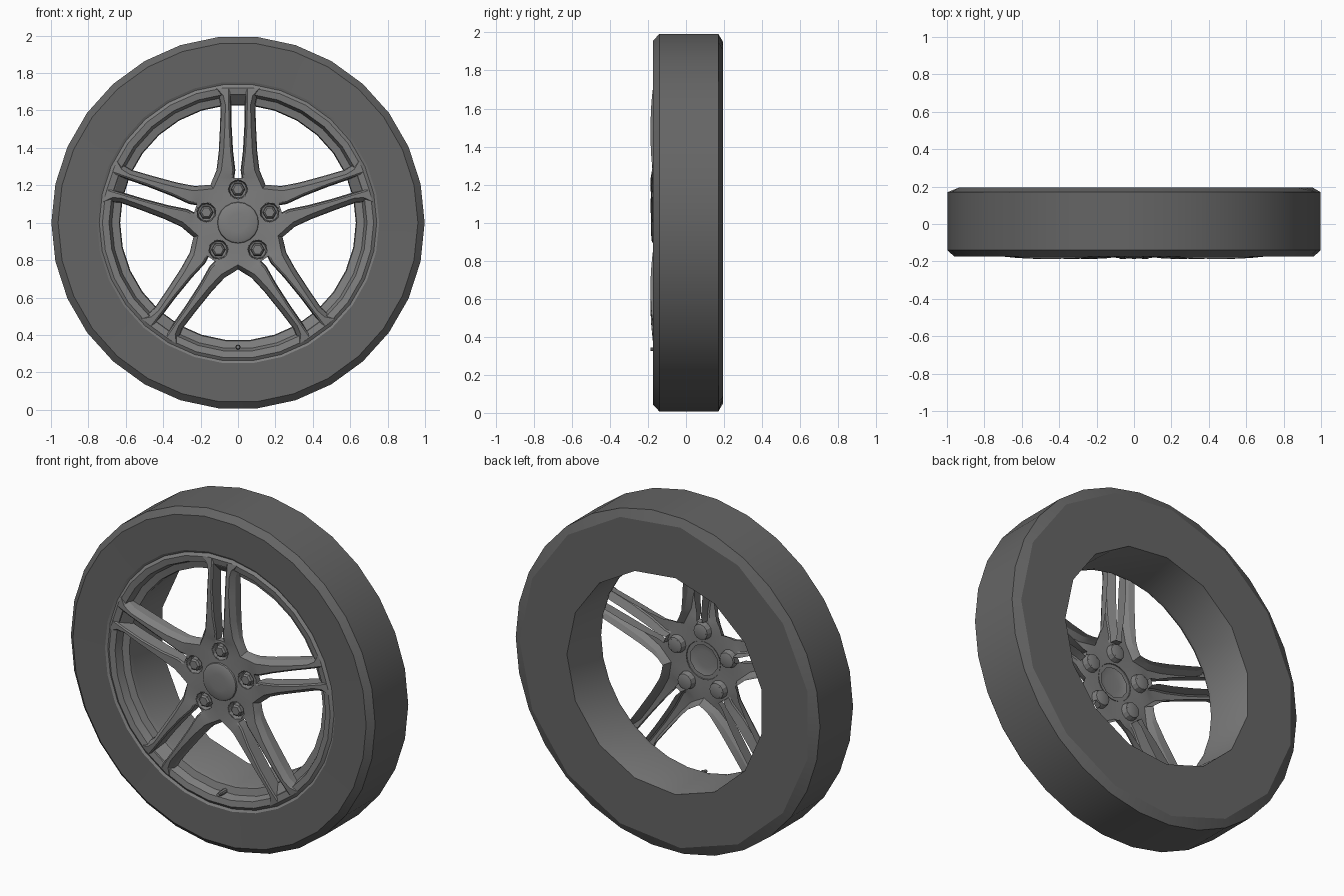
import bpy, bmesh
from math import sin, cos, tau, pi, radians
from mathutils import Matrix, Vector

if "Cube" in bpy.data.objects:
    bpy.data.objects.remove(bpy.data.objects["Cube"])

CZ = 1.0      # axle height
SEG = 30


def material(name, v):
    m = bpy.data.materials.new(name)
    m.diffuse_color = (v, v, v, 1)
    m.use_nodes = True
    m.node_tree.nodes["Principled BSDF"].inputs["Base Color"].default_value = m.diffuse_color
    return m


RUBBER = material("rubber", 0.13)
METAL = material("dark_metal", 0.21)


def finish(name, bm, mat=METAL, angle=25):
    bmesh.ops.remove_doubles(bm, verts=bm.verts, dist=1e-4)
    bmesh.ops.recalc_face_normals(bm, faces=bm.faces)
    me = bpy.data.meshes.new(name)
    bm.to_mesh(me)
    bm.free()
    me.materials.append(mat)
    ob = bpy.data.objects.new(name, me)
    bpy.context.collection.objects.link(ob)
    bpy.context.view_layer.objects.active = ob
    ob.select_set(True)
    bpy.ops.object.shade_smooth_by_angle(angle=radians(angle))
    ob.select_set(False)
    return ob


def lathe(bm, profile, n, cx=0.0, cz=CZ, cap=False):
    """Revolve (radius, y, coarse) about y; coarse rings have half the sides."""
    rings = []
    for r, y, coarse in profile:
        ring = []
        for i in range(n):
            k = r * (cos(tau / n) if coarse and i % 2 else 1)
            a = tau * i / n
            ring.append(bm.verts.new((cx + k * cos(a), y, cz + k * sin(a))))
        rings.append(ring)
    for a, b in zip(rings, rings[1:]):
        for i in range(n):
            j = (i + 1) % n
            bm.faces.new((a[i], a[j], b[j], b[i]))
    if cap:
        bm.faces.new(rings[-1])


# Tyre: flat front wall, faceted tread, coarser back wall
bm = bmesh.new()
lathe(bm, [(0.755, -0.168, 0), (0.962, -0.173, 0), (0.998, -0.14, 0),
           (0.998, 0.17, 0), (0.955, 0.195, 1), (0.645, 0.195, 1)], SEG)
finish("tyre", bm, RUBBER)

# Rim: lip, stepped ledge and barrel
bm = bmesh.new()
lathe(bm, [(0.755, -0.168, 0), (0.742, -0.16, 0), (0.725, -0.172, 0),
           (0.69, -0.166, 0), (0.675, -0.122, 0), (0.635, -0.112, 0),
           (0.63, -0.085, 0), (0.645, 0.195, 1)], SEG)
finish("rim", bm)

# Spoke star: half a twin spoke, mirrored, then repeated five times
# stations: height, inner x, outer x, front y, back y
STATIONS = [(0.24, 0.020, 0.132, -0.172, -0.125),
            (0.28, 0.014, 0.115, -0.177, -0.120),
            (0.38, 0.026, 0.103, -0.185, -0.115),
            (0.52, 0.034, 0.096, -0.187, -0.110),
            (0.63, 0.036, 0.093, -0.182, -0.108),
            (0.68, 0.037, 0.105, -0.177, -0.110),
            (0.718, 0.038, 0.140, -0.172, -0.115)]


def add_half(bm, side, turn):
    rot = Matrix.Rotation(turn, 3, 'Y')

    def put(x, y, z):
        return bm.verts.new(rot @ Vector((side * x, y, z)) + Vector((0, 0, CZ)))

    rows = [[put(xi, yb, z), put(xi + 0.006, yf + 0.006, z),
             put(xi + 0.014, yf, z), put(xo - 0.026, yf, z),
             put(xo - 0.004, yf + 0.03, z), put(xo, yb, z)]
            for z, xi, xo, yf, yb in STATIONS]
    for a, b in zip(rows, rows[1:]):
        for i in range(5):
            bm.faces.new((a[i], a[i + 1], b[i + 1], b[i]))
    # hub web between neighbouring spokes
    s, c = sin(pi / 5), cos(pi / 5)
    f, m, k = [put(r * s, y, r * c) for r, y in
               ((0.225, -0.168), (0.243, -0.138), (0.25, -0.12))]
    r0 = rows[0]
    bm.faces.new((f, r0[3], r0[4], m))
    bm.faces.new((m, r0[4], r0[5], k))
    # hub face, leaving a pocket for the bolt
    p = [put(0.052 * sin(t), -0.166, 0.178 + 0.052 * cos(t))
         for t in (0, pi / 4, pi / 2, 3 * pi / 4, pi)]
    edge, mid = put(0.09 * s, -0.168, 0.09 * c), put(0, -0.16, 0.24)
    bm.faces.new((p[4], p[3], edge, put(0, -0.168, 0.09)))
    bm.faces.new((p[3], p[2], f, edge))
    bm.faces.new((p[2], p[1], r0[3], f))
    bm.faces.new((p[1], r0[1], r0[2], r0[3]))
    bm.faces.new((p[0], mid, r0[1], p[1]))
    bm.faces.new((mid, put(0, -0.125, 0.24), r0[0], r0[1]))
    # bridge closing the slot at the rim
    inner = [put(x, -0.158, 0.68) for x in (0, 0.042)]
    outer = [put(x, -0.166, 0.715) for x in (0.042, 0)]
    low = [put(x, -0.112, 0.63) for x in (0.042, 0)]
    bm.faces.new(inner + outer)
    bm.faces.new(inner + low)


bm = bmesh.new()
for i in range(5):
    for side in (1, -1):
        add_half(bm, side, tau * i / 5)
finish("spokes", bm)

# Centre cap
bm = bmesh.new()
lathe(bm, [(0.112, -0.162, 0), (0.108, -0.175, 0), (0.095, -0.181, 0),
           (0.05, -0.184, 0)], 20, cap=True)
finish("centre_cap", bm)

# Wheel bolts in their pockets
for i in range(5):
    a = tau * i / 5
    x, z = 0.178 * sin(a), CZ + 0.178 * cos(a)
    bm = bmesh.new()
    lathe(bm, [(0.053, -0.168, 0), (0.045, -0.135, 0), (0.03, -0.13, 0)], 12, x, z, True)
    finish(f"bolt_pocket_{i + 1}", bm)
    bm = bmesh.new()
    lathe(bm, [(0.038, -0.132, 0), (0.036, -0.165, 0), (0.026, -0.174, 0)], 6, x, z, True)
    finish(f"wheel_bolt_{i + 1}", bm)

# Air valve at the bottom of the rim
bm = bmesh.new()
lathe(bm, [(0.014, -0.11, 0), (0.014, -0.165, 0), (0.010, -0.17, 0),
           (0.010, -0.187, 0)], 8, 0, 0.335, True)
finish("air_valve", bm)
